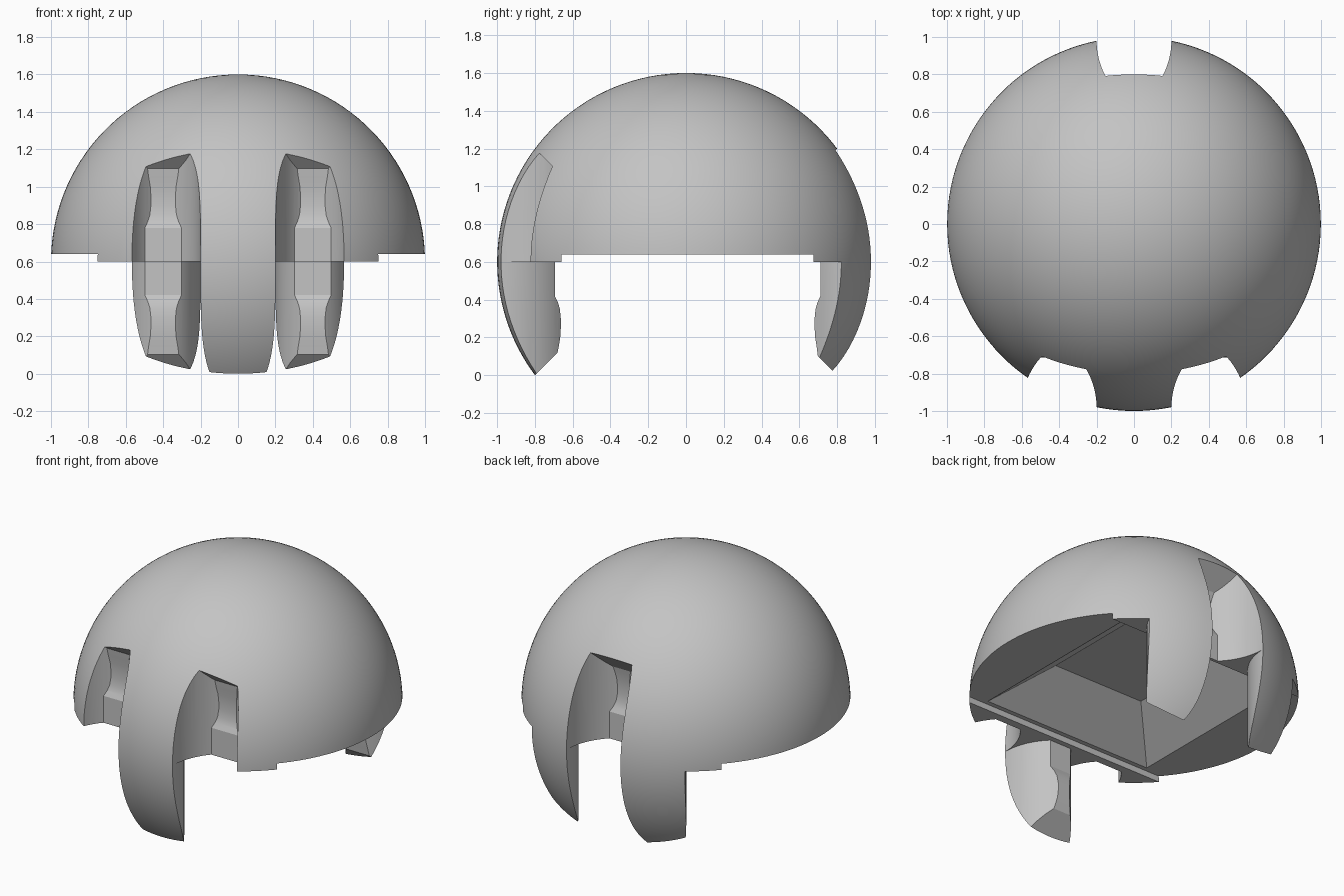
import bpy, bmesh, math
from mathutils import Matrix

if "Cube" in bpy.data.objects:
    bpy.data.objects.remove(bpy.data.objects["Cube"], do_unlink=True)

CENTRE = 0.6  # height of the sphere centre

grey = bpy.data.materials.new("plain grey")
grey.use_nodes = True
grey.diffuse_color = (0.55, 0.55, 0.55, 1)
grey.node_tree.nodes["Principled BSDF"].inputs["Base Color"].default_value = (0.55, 0.55, 0.55, 1)


def add_object(name, bm):
    bmesh.ops.recalc_face_normals(bm, faces=bm.faces)
    mesh = bpy.data.meshes.new(name)
    bm.to_mesh(mesh)
    bm.free()
    obj = bpy.data.objects.new(name, mesh)
    bpy.context.collection.objects.link(obj)
    return obj


def ball(name):
    bm = bmesh.new()
    bmesh.ops.create_uvsphere(bm, u_segments=128, v_segments=63, radius=1)
    return add_object(name, bm)


def prism(name, outline, place, start, end):
    """Extrude a closed outline; place(a, b, t) puts it in space."""
    bm = bmesh.new()
    low = [bm.verts.new(place(a, b, start)) for a, b in outline]
    high = [bm.verts.new(place(a, b, end)) for a, b in outline]
    bm.faces.new(low)
    bm.faces.new(high)
    for i in range(len(low)):
        j = (i + 1) % len(low)
        bm.faces.new((low[i], low[j], high[j], high[i]))
    return add_object(name, bm)


def combine(obj, tool, operation):
    """Apply a boolean and remove the tool."""
    mod = obj.modifiers.new("cut", "BOOLEAN")
    mod.operation = operation
    mod.solver = "EXACT"
    mod.object = tool
    tool.hide_render = True
    graph = bpy.context.evaluated_depsgraph_get()
    graph.update()
    mesh = bpy.data.meshes.new_from_object(obj.evaluated_get(graph))
    obj.modifiers.clear()
    obj.data = mesh
    bpy.data.objects.remove(tool, do_unlink=True)


def key(name, x, side, up, overlap=0.0):
    """Pointed-arch bar with a neck, a bulged inner ridge and a slanted end."""
    # Plan section: two arcs whose radius equals the bar width
    arc = [(-0.2 + 0.4 * math.cos(a), 0.98 - 0.4 * math.sin(a))
           for a in [math.radians(60) * i / 16 for i in range(16)]]
    right = [(0.2, 1.1)] + arc
    plan = right + [(0, 0.98 - 0.4 * math.sin(math.radians(60)))] + [(-a, b) for a, b in reversed(right)]
    bar = prism(name, plan, lambda a, b, t: (x + a, side * b, up * t), -overlap, 1.0)

    # Side section: neck, bulge, then a slope out at 45 degrees
    shift = 0.018 if x else 0
    inner = [(0.695, -overlap), (0.695, 0.18), (0.678, 0.215), (0.668, 0.25), (0.663, 0.3),
             (0.663, 0.35), (0.666, 0.4), (0.674, 0.45), (0.68 + shift, 0.48 + shift)]
    inner = [(b + (shift if i < 8 else 0), z) for i, (b, z) in enumerate(inner)]
    profile = inner + [(1.15, 0.95), (1.15, -overlap)]
    limit = prism("limit", profile, lambda b, z, t: (t, side * b, up * z), x - 0.4, x + 0.4)
    combine(bar, limit, "INTERSECT")
    return bar


def finish(obj):
    obj.location.z = CENTRE
    obj.data.materials.clear()
    obj.data.materials.append(grey)
    for face in obj.data.polygons:
        face.material_index = 0
    bpy.ops.object.select_all(action="DESELECT")
    obj.select_set(True)
    bpy.context.view_layer.objects.active = obj
    bpy.ops.object.shade_smooth_by_angle(angle=math.radians(20))


# Dome with a stepped flat underside
dome = ball("dome")
underside = [(-1.2, -1.2), (1.2, -1.2), (1.2, 0), (0.675, 0),
             (0.675, 0.04), (-0.66, 0.04), (-0.66, 0), (-1.2, 0)]
combine(dome, prism("underside", underside, lambda a, b, t: (t, a, b), -1.2, 1.2), "DIFFERENCE")

# Tapered square hollow under the dome
bm = bmesh.new()
bmesh.ops.create_cone(bm, cap_ends=True, segments=4, depth=0.25,
                      radius1=0.655 * math.sqrt(2), radius2=0.338 * math.sqrt(2),
                      matrix=Matrix.Translation((0, 0, 0.145)) @ Matrix.Rotation(math.pi / 4, 4, "Z"))
combine(dome, add_object("hollow", bm), "DIFFERENCE")

# Slots: two at the front, one at the back
for x, side in ((-0.4, -1), (0.4, -1), (0, 1)):
    combine(dome, key("slot", x, side, 1, 0.1), "DIFFERENCE")
finish(dome)

# Tongues: one at the front, two at the back
for name, x, side in (("front_tongue", 0, -1), ("back_left_tongue", 0.4, 1), ("back_right_tongue", -0.4, 1)):
    tongue = key(name, x, side, -1)
    combine(tongue, ball("trim"), "INTERSECT")
    finish(tongue)
